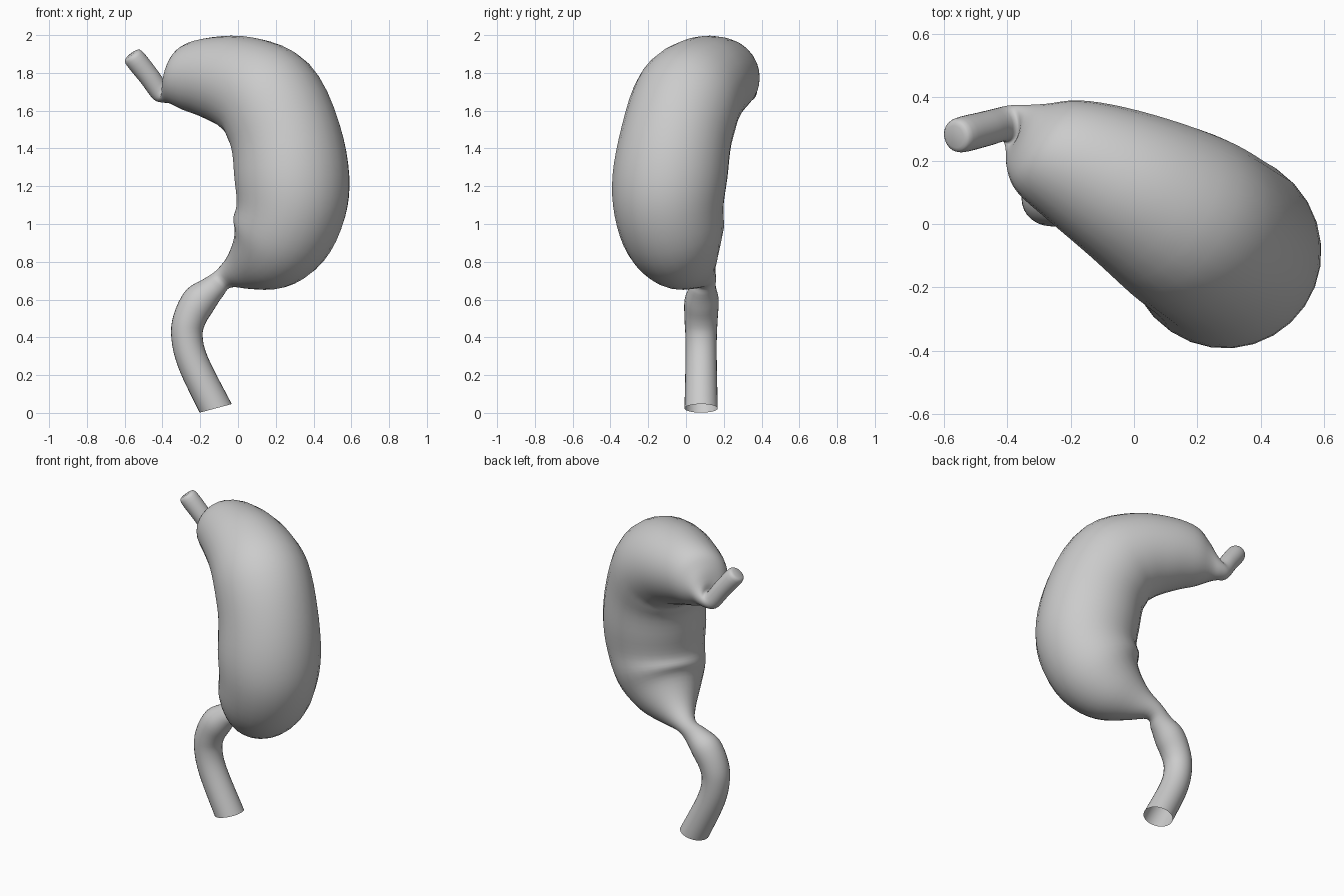
import bpy, bmesh
from math import sin, cos, pi, radians
from mathutils import Vector

if "Cube" in bpy.data.objects:
    bpy.data.objects.remove(bpy.data.objects["Cube"])

SEG, SUB = 28, 4

# Cross-sections along the organ: x, y, z, radius, downward pitch, azimuth
gullet = [
    (-.565, .275, 1.898, .035, 51, 15),
    (-.55, .28, 1.88, .055, 51, 15),
    (-.47, .30, 1.78, .055, 51, 15),
    (-.41, .315, 1.70, .055, 45, 10),
]
body = [
    (-.375, .305, 1.715, .075, 15, -20),
    (-.34, .275, 1.755, .12, 5, -30),
    (-.27, .245, 1.775, .175, 0, -34),
    (-.15, .19, 1.775, .215, 5, -34),
    (.01, .105, 1.745, .255, 18, -34),
    (.155, .015, 1.665, .287, 45, -34),
    (.25, -.05, 1.47, .295, 76, -34),
    (.285, -.085, 1.25, .305, 88, -34),
    (.28, -.09, 1.07, .29, 98, -34),
    (.215, -.055, .92, .265, 120, -32),
    (.125, -.01, .82, .20, 142, -28),
    (.01, .055, .75, .108, 150, -25),
]
outlet = [
    (-.075, .10, .71, .06, 140, -15),
    (-.13, .09, .665, .068, 130, 0),
    (-.20, .083, .60, .09, 125, 0),
    (-.255, .08, .50, .088, 103, 0),
    (-.27, .08, .40, .083, 85, 0),
    (-.235, .08, .26, .083, 68, 0),
    (-.118, .08, .024, .088, 75, 0),
]


def smooth_rows(rows):
    """Catmull-Rom interpolation of every column."""
    out = []
    for i in range(len(rows) - 1):
        p = [rows[max(0, min(len(rows) - 1, i + k))] for k in (-1, 0, 1, 2)]
        for s in range(SUB):
            t = s / SUB
            out.append([.5 * (2 * b + (c - a) * t + (2 * a - 5 * b + 4 * c - d) * t * t
                              + (3 * b - a - 3 * c + d) * t ** 3)
                        for a, b, c, d in zip(*p)])
    out.append(rows[-1])
    return out


def ring(bm, row):
    x, y, z, r, pitch, az = row
    pitch, az = radians(pitch), radians(az)
    up = Vector((sin(pitch) * cos(az), sin(pitch) * sin(az), cos(pitch)))
    side = Vector((-sin(az), cos(az), 0))
    return [bm.verts.new(Vector((x, y, z)) + r * (cos(t) * up + sin(t) * side))
            for t in (2 * pi * k / SEG for k in range(SEG))]


# One continuous skin, closed at the gullet tip and open at the lower end
bm = bmesh.new()
rings = [ring(bm, row) for row in smooth_rows(gullet + body + outlet)]
for a, b in zip(rings, rings[1:]):
    for k in range(SEG):
        n = (k + 1) % SEG
        bm.faces.new((a[k], a[n], b[n], b[k]))
bm.faces.new(rings[0])
bmesh.ops.recalc_face_normals(bm, faces=bm.faces)
for f in bm.faces:
    f.smooth = True

mesh = bpy.data.meshes.new("stomach")
bm.to_mesh(mesh)
bm.free()
obj = bpy.data.objects.new("stomach", mesh)
bpy.context.collection.objects.link(obj)
